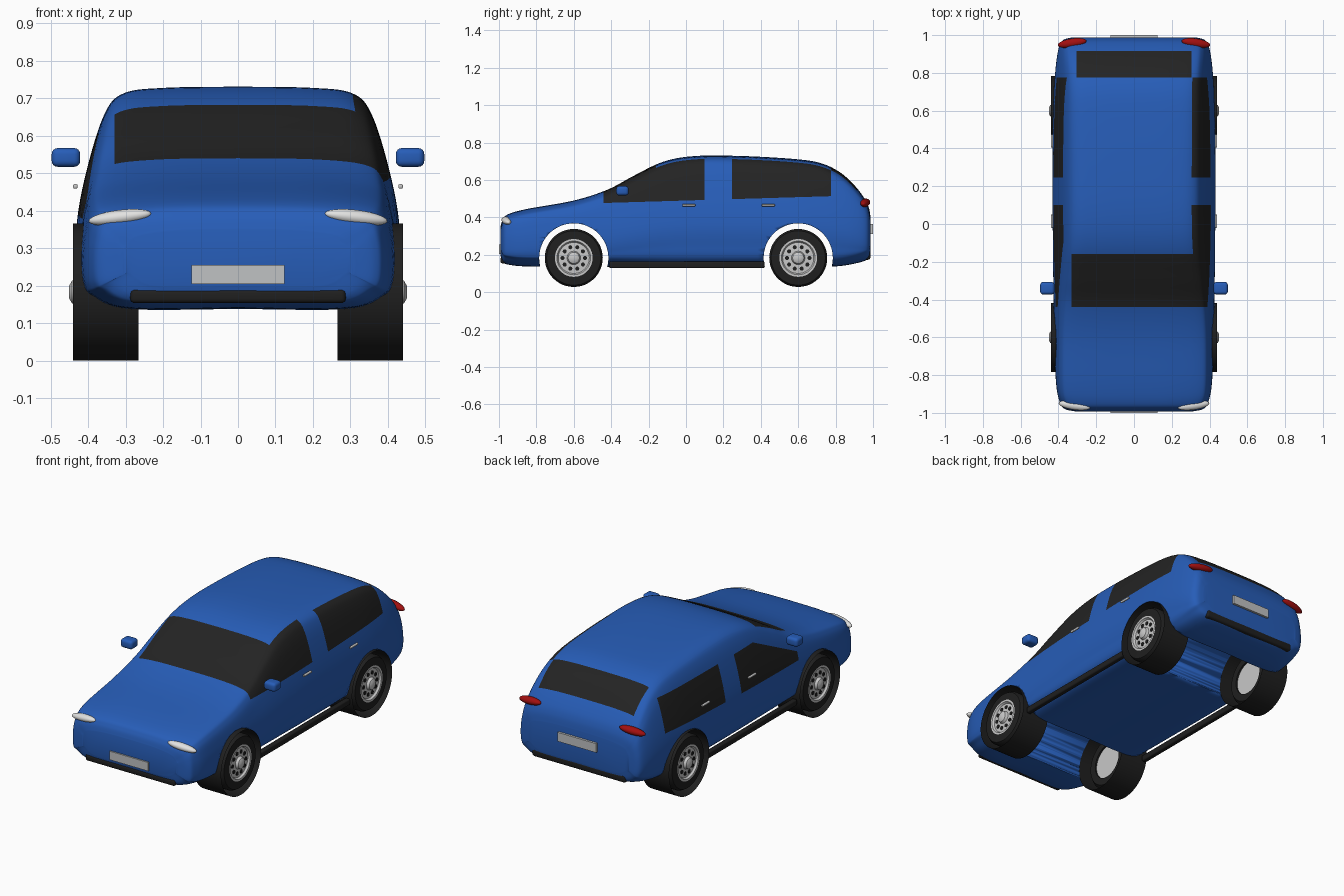
import bpy, bmesh, math
from mathutils import Vector

cube = bpy.data.objects.get("Cube")
if cube:
    bpy.data.objects.remove(cube, do_unlink=True)


def material(name, r, g, b):
    m = bpy.data.materials.new(name)
    m.use_nodes = True
    m.diffuse_color = (r, g, b, 1)
    m.node_tree.nodes["Principled BSDF"].inputs["Base Color"].default_value = (r, g, b, 1)
    return m


BLUE = material("blue paint", .02, .11, .48)
GLASS = material("dark glass", .017, .017, .017)
RUBBER = material("black rubber", .014, .014, .014)
RIM = material("light alloy", .58, .58, .58)
PLATE = material("plate grey", .53, .54, .55)
LAMP = material("white lamp", .76, .76, .75)
RED = material("red lamp", .36, .005, .005)


def finish(bm, name, *mats, angle=35):
    bmesh.ops.recalc_face_normals(bm, faces=bm.faces)
    me = bpy.data.meshes.new(name)
    bm.to_mesh(me)
    bm.free()
    for m in mats:
        me.materials.append(m)
    ob = bpy.data.objects.new(name, me)
    bpy.context.collection.objects.link(ob)
    bpy.ops.object.select_all(action='DESELECT')
    ob.select_set(True)
    bpy.context.view_layer.objects.active = ob
    bpy.ops.object.shade_smooth_by_angle(angle=math.radians(angle))
    return ob


def box(name, loc, size, mat, bevel=0.0):
    bm = bmesh.new()
    bmesh.ops.create_cube(bm, size=1)
    for v in bm.verts:
        v.co = Vector(a * b for a, b in zip(v.co, size))
    if bevel:
        bmesh.ops.bevel(bm, geom=bm.edges[:], offset=bevel, segments=4, profile=.5, affect='EDGES')
    ob = finish(bm, name, mat)
    ob.location = loc
    return ob


def ellipsoid(name, loc, size, mat, rot=(0, 0, 0)):
    bm = bmesh.new()
    bmesh.ops.create_uvsphere(bm, u_segments=32, v_segments=16, radius=1)
    for v in bm.verts:
        v.co = Vector(a * b for a, b in zip(v.co, size))
    ob = finish(bm, name, mat, angle=80)
    ob.location, ob.rotation_euler = loc, rot
    return ob


def lathe(name, profile, side, y, z, mat, closed=False, steps=48):
    """Revolve (radius, x) points about a crosswise axle."""
    bm = bmesh.new()
    vs = [bm.verts.new((side * x, 0, r)) for r, x in profile]
    es = [bm.edges.new(p) for p in zip(vs, vs[1:])]
    if closed:
        es.append(bm.edges.new((vs[-1], vs[0])))
    bmesh.ops.spin(bm, geom=vs + es, cent=(0, 0, 0), axis=(1, 0, 0), angle=math.tau, steps=steps)
    bmesh.ops.remove_doubles(bm, verts=bm.verts, dist=.0001)
    ob = finish(bm, name, mat)
    ob.location = (0, y, z)
    return ob


def smooth_path(pts, n):
    """Catmull-Rom curve through the points."""
    out = []
    for i in range(len(pts) - 1):
        quad = [pts[max(0, min(len(pts) - 1, i + k))] for k in (-1, 0, 1, 2)]
        for s in range(n):
            t = s / n
            out.append(tuple(.5 * (2 * b + (c - a) * t + (2 * a - 5 * b + 4 * c - d) * t * t
                                   + (3 * b - a - 3 * c + d) * t ** 3) for a, b, c, d in zip(*quad)))
    return out + [pts[-1]]


# Body stations: y, half width, underside, top
STATIONS = [
    (-.992, .31, .20, .35), (-.98, .365, .165, .387), (-.95, .39, .15, .417), (-.85, .412, .14, .445),
    (-.6, .423, .138, .49), (-.42, .425, .138, .548), (-.28, .427, .138, .622), (-.12, .428, .138, .698),
    (.05, .43, .138, .728), (.3, .43, .138, .728), (.58, .428, .138, .712), (.72, .422, .138, .69),
    (.82, .415, .142, .643), (.9, .405, .155, .572), (.955, .39, .17, .5), (.978, .368, .185, .45),
    (.987, .33, .22, .40)]
RING_STEP = 8
ROOF_EDGE = 7 * RING_STEP


def section(w, b, t):
    k = max(0, min(1, (t - .43) / .3))
    h = t - b
    shoulder = b + h * .62
    half = [(0, b), (.7 * w, b), (.93 * w, b + .035), (.985 * w, b + .2 * h), (w, b + .38 * h),
            ((.99 - .05 * k) * w, shoulder), ((.95 - .12 * k) * w, t - .045 - .03 * k),
            ((.85 - .14 * k) * w, t - .018), ((.5 - .05 * k) * w, t - .003), (0, t)]
    return smooth_path(half, RING_STEP)


bm = bmesh.new()
band = bm.faces.layers.int.new("roof")
rings = []
for y, w, b, t in smooth_path(STATIONS, 7):
    half = section(w, b, t)
    right = [bm.verts.new((x, y, z)) for x, z in half]
    left = [bm.verts.new((-x, y, z)) for x, z in half[1:-1]]
    rings.append(right + left[::-1])
count, top = len(rings[0]), len(half) - 1
for a, b in zip(rings, rings[1:]):
    for i in range(count):
        j = (i + 1) % count
        f = bm.faces.new((a[i], a[j], b[j], b[i]))
        f[band] = int(ROOF_EDGE <= i < 2 * top - ROOF_EDGE)
bm.faces.new(rings[0])
bm.faces.new(rings[-1])


# Cut the window outlines into the body, as lines across y, x and sloping z
def cut(co, no):
    bmesh.ops.bisect_plane(bm, geom=bm.verts[:] + bm.edges[:] + bm.faces[:], plane_co=co, plane_no=no, dist=.0003)


for y in (-.44, -.16, .1, .245, .775, .915):
    cut((0, y, 0), (0, 1, 0))
for x in (-.33, -.305, .305):
    cut((x, 0, 0), (1, 0, 0))
SILL, LOW_SILL, LOW_TOP, LOW_FRONT = (.49, .03), (.39, .03), (.605, 0), (.645, .5)
for z, slope in (SILL, LOW_SILL, LOW_TOP, LOW_FRONT):
    cut((0, 0, z), (0, -slope, 1))


def above(c, line):
    return c.z > line[0] + line[1] * c.y


for f in bm.faces:
    c = f.calc_center_median()
    door = -.44 < c.y < .1 or .245 < c.y < .775
    left_window = c.x > 0 and door and above(c, SILL) and not f[band]
    right_window = c.x < 0 and door and above(c, LOW_SILL) and not above(c, LOW_TOP) and not above(c, LOW_FRONT)
    windscreen = -.44 < c.y < -.16 and c.x > -.33 and above(c, SILL)
    rear_screen = .775 < c.y < .915 and abs(c.x) < .305 and c.z > .5
    f.material_index = int(left_window or right_window or windscreen or rear_screen)
body = finish(bm, "body", BLUE, GLASS)

# Wheel arches cut straight through the body
AXLE = .183
for y in (-.6, .6):
    cutter = lathe("arch_cutter", [(0, -.6), (.185, -.6), (.185, .6), (0, .6)], 1, y, AXLE, BLUE, steps=64)
    cutter.hide_render = True
    mod = body.modifiers.new("arch", 'BOOLEAN')
    mod.operation, mod.solver, mod.object = 'DIFFERENCE', 'EXACT', cutter
    bpy.context.view_layer.objects.active = body
    bpy.ops.object.modifier_apply(modifier=mod.name)
    bpy.data.objects.remove(cutter, do_unlink=True)

for side, s in (("left", 1), ("right", -1)):
    for end, y in (("front", -.6), ("rear", .6)):
        name = f"{end}_{side}_"
        # Wheel: open tread band, tyre, rim with hub, dark holes
        lathe(name + "tread", [(.183, .265), (.183, .44)], s, y, AXLE, RUBBER, steps=64)
        lathe(name + "tyre", [(.1, .31), (.14, .31), (.155, .33), (.155, .415), (.145, .432), (.1, .436)],
              s, y, AXLE, RUBBER, closed=True)
        lathe(name + "rim", [(0, .32), (.101, .32), (.101, .436), (.09, .436), (.083, .425), (.036, .428),
                             (.03, .443), (.016, .451), (0, .451)], s, y, AXLE, RIM)
        for i in range(10):
            a = math.tau * i / 10
            lathe(name + "rim_hole", [(0, .424), (.011, .424), (.011, .43), (0, .43)], s,
                  y + .06 * math.cos(a), AXLE + .06 * math.sin(a), RUBBER, steps=12)
    # Side fittings
    box(side + "_sill", (s * .412, .005, .146), (.03, .83, .036), RUBBER, .008)
    box(side + "_mirror", (s * .459, -.34, .542), (.076, .066, .05), BLUE, .016)
    for end, y in (("front", .015), ("rear", .44)):
        box(f"{end}_{side}_handle", (s * .434, y, .465), (.012, .07, .012), RIM, .004)
    # Lamps
    ellipsoid(side + "_headlamp", (s * .315, -.96, .382), (.085, .024, .02), LAMP, (0, s * .12, s * .14))
    ellipsoid(side + "_tail_lamp", (s * .328, .958, .478), (.077, .024, .021), RED, (0, s * .1, -s * .15))

# Bumper bars and number plates
box("front_bumper", (0, -.972, .172), (.575, .04, .037), RUBBER, .012)
box("rear_bumper", (0, .966, .196), (.6, .04, .046), RUBBER, .014)
box("front_plate", (0, -.994, .23), (.248, .012, .05), PLATE)
box("rear_plate", (0, .991, .338), (.248, .018, .052), PLATE)
